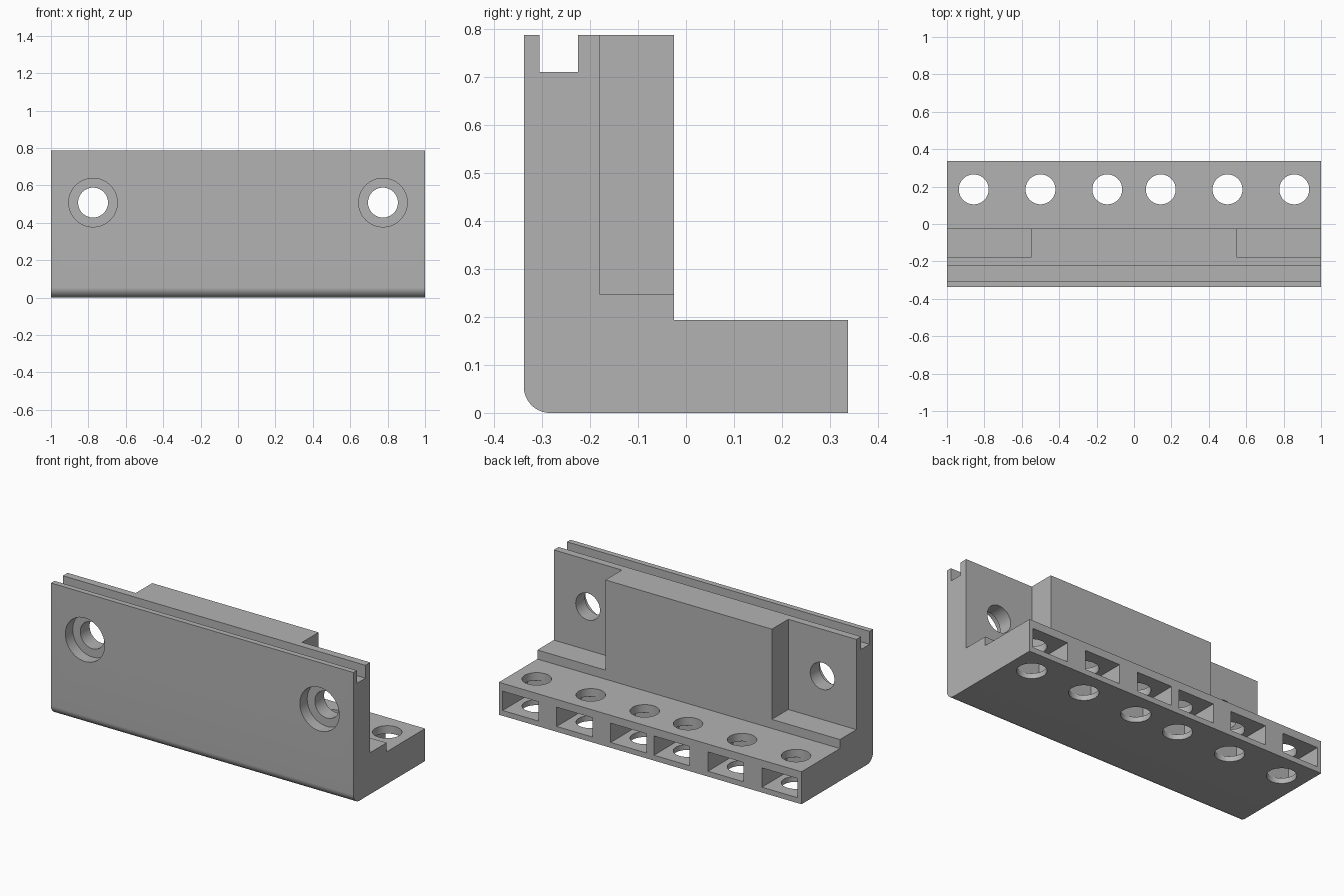
import bpy
import bmesh
from math import pi, sin, cos
from mathutils import Matrix, Vector

cube = bpy.data.objects.get("Cube")
if cube:
    bpy.data.objects.remove(cube, do_unlink=True)

grey = bpy.data.materials.new("plain_grey")
grey.use_nodes = True
COLOUR = (0.45, 0.45, 0.45, 1)
grey.diffuse_color = COLOUR
grey.node_tree.nodes["Principled BSDF"].inputs["Base Color"].default_value = COLOUR

FRONT, BACK, TOP = -0.338, 0.338, 0.787
WALL_BACK, BASE_TOP = -0.025, 0.194
EDGE_RADIUS = 0.055
OVER = 0.1  # cutter overshoot


def make_object(name, bm):
    bmesh.ops.recalc_face_normals(bm, faces=bm.faces)
    mesh = bpy.data.meshes.new(name)
    bm.to_mesh(mesh)
    bm.free()
    mesh.materials.append(grey)
    obj = bpy.data.objects.new(name, mesh)
    bpy.context.collection.objects.link(obj)
    return obj


def box(name, low, high):
    low, high = Vector(low), Vector(high)
    bm = bmesh.new()
    bmesh.ops.create_cube(bm, size=1, matrix=Matrix.Translation((low + high) / 2)
                          @ Matrix.Diagonal((high - low).to_4d()))
    return make_object(name, bm)


def cylinder(name, centre, radius, length, along_y=False):
    bm = bmesh.new()
    turn = Matrix.Rotation(pi / 2 if along_y else 0, 4, "X")
    bmesh.ops.create_cone(bm, cap_ends=True, segments=64, radius1=radius, radius2=radius,
                          depth=length, matrix=Matrix.Translation(centre) @ turn)
    return make_object(name, bm)


# L-shaped body with a rounded lower front edge
profile = [(BACK, 0), (BACK, BASE_TOP), (WALL_BACK, BASE_TOP), (WALL_BACK, TOP), (FRONT, TOP)]
for i in range(17):
    a = pi + i / 16 * pi / 2
    profile.append((FRONT + EDGE_RADIUS * (1 + cos(a)), EDGE_RADIUS * (1 + sin(a))))
bm = bmesh.new()
end = bm.faces.new([bm.verts.new((-1, y, z)) for y, z in profile])
extruded = bmesh.ops.extrude_face_region(bm, geom=[end])["geom"]
bmesh.ops.translate(bm, vec=(2, 0, 0),
                    verts=[g for g in extruded if isinstance(g, bmesh.types.BMVert)])
body = make_object("terminal_bracket", bm)

# Long groove in the top of the wall
cutters = [box("groove_cutter", (-1 - OVER, -0.305, 0.71), (1 + OVER, -0.225, TOP + OVER))]

# End recesses and counterbored mounting holes
for side in (-1, 1):
    x_in, x_out = sorted((side * 0.55, side * (1 + OVER)))
    cutters.append(box("recess_cutter", (x_in, -0.18, 0.248), (x_out, WALL_BACK + OVER, TOP + OVER)))
    hole_x, hole_z = side * 0.775, 0.508
    cutters.append(cylinder("mounting_hole_cutter", (hole_x, -0.25, hole_z), 0.08, 0.4, True))
    cutters.append(cylinder("counterbore_cutter", (hole_x, FRONT, hole_z), 0.13, 0.14, True))

# Terminal holes with square wire slots opening to the back
for x in (-0.857, -0.5, -0.143, 0.143, 0.5, 0.857):
    cutters.append(cylinder("terminal_hole_cutter", (x, 0.185, 0.1), 0.08, 0.4))
    cutters.append(box("wire_slot_cutter", (x - 0.118, 0.103, 0.032), (x + 0.118, BACK + OVER, 0.147)))

for cutter in cutters:
    cutter.hide_render = True
    cut = body.modifiers.new(cutter.name, "BOOLEAN")
    cut.operation = "DIFFERENCE"
    cut.solver = "EXACT"
    cut.object = cutter

# Bake the cuts and remove the cutters
depsgraph = bpy.context.evaluated_depsgraph_get()
baked = bpy.data.meshes.new_from_object(body.evaluated_get(depsgraph))
body.modifiers.clear()
body.data = baked
for cutter in cutters:
    bpy.data.objects.remove(cutter, do_unlink=True)

baked.materials.clear()
baked.materials.append(grey)
for face in baked.polygons:
    face.material_index = 0

bpy.ops.object.select_all(action="DESELECT")
body.select_set(True)
bpy.context.view_layer.objects.active = body
bpy.ops.object.shade_smooth_by_angle(angle=pi / 6)
